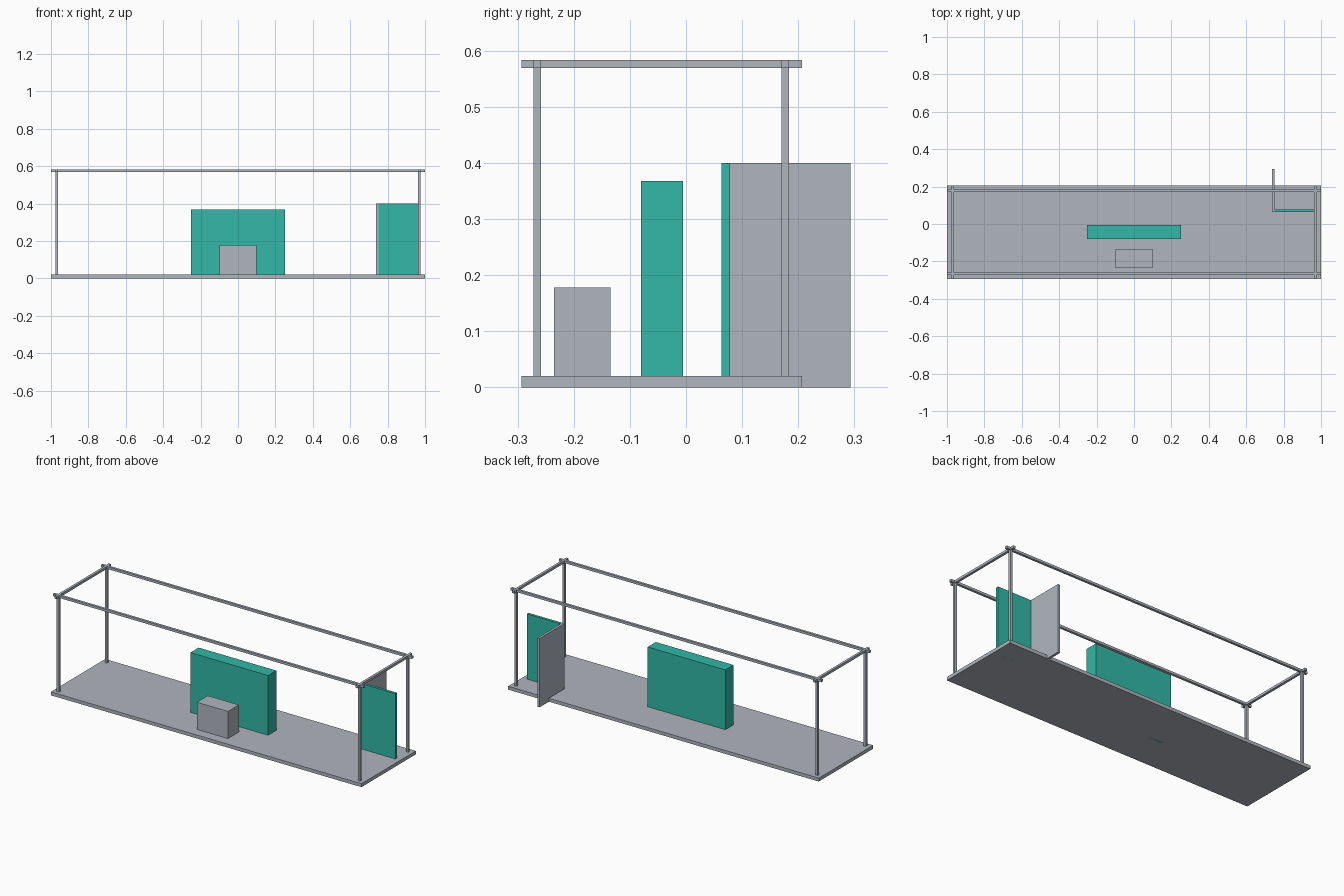
import bpy

if "Cube" in bpy.data.objects:
    bpy.data.objects.remove(bpy.data.objects["Cube"])


def material(name, rgb):
    """Flat colour given as 0-255 display values."""
    m = bpy.data.materials.new(name)
    lin = [((c / 255 + 0.055) / 1.055) ** 2.4 for c in rgb]
    m.diffuse_color = (*lin, 1)
    m.use_nodes = True
    m.node_tree.nodes["Principled BSDF"].inputs["Base Color"].default_value = m.diffuse_color
    return m


GREY = material("light_grey", (176, 182, 190))
TEAL = material("teal", (50, 184, 168))


def box(name, x, y, z, mat):
    """Box from (min, max) ranges on each axis."""
    bpy.ops.mesh.primitive_cube_add(size=1)
    ob = bpy.context.object
    ob.name = name
    ob.location = [(a + b) / 2 for a, b in (x, y, z)]
    ob.scale = [b - a for a, b in (x, y, z)]
    bpy.ops.object.transform_apply(location=True, rotation=False, scale=True)
    ob.data.materials.append(mat)
    return ob


def around(c, r=0.007):
    return (c - r, c + r)


X = (-1, 1)
Y = (-0.293, 0.207)
FLOOR_TOP = 0.02
RAIL_Z = (0.569, 0.583)
POST_X = {"left": -0.97, "right": 0.97}
POST_Y = {"front": -0.265, "back": 0.177}

# Floor platform
box("floor", X, Y, (0, FLOOR_TOP), GREY)

# Corner posts and the crossing rails on top
for yn, py in POST_Y.items():
    box(f"{yn}_rail", X, around(py), RAIL_Z, GREY)
    for xn, px in POST_X.items():
        box(f"{yn}_{xn}_post", around(px), around(py),
            (FLOOR_TOP, RAIL_Z[1]), GREY)
for xn, px in POST_X.items():
    box(f"{xn}_rail", around(px), Y, RAIL_Z, GREY)

# Central display wall with the counter in front
box("display_wall", (-0.25, 0.25), (-0.08, -0.005), (0, 0.368), TEAL)
box("counter", (-0.1, 0.1), (-0.235, -0.135), (FLOOR_TOP, 0.178), GREY)

# Corner partition: coloured front panel and plain side panel
box("partition_front", (0.752, 0.97), (0.063, 0.078), (0, 0.4), TEAL)
box("partition_side", (0.738, 0.752), (0.063, 0.293), (0, 0.4), GREY)
